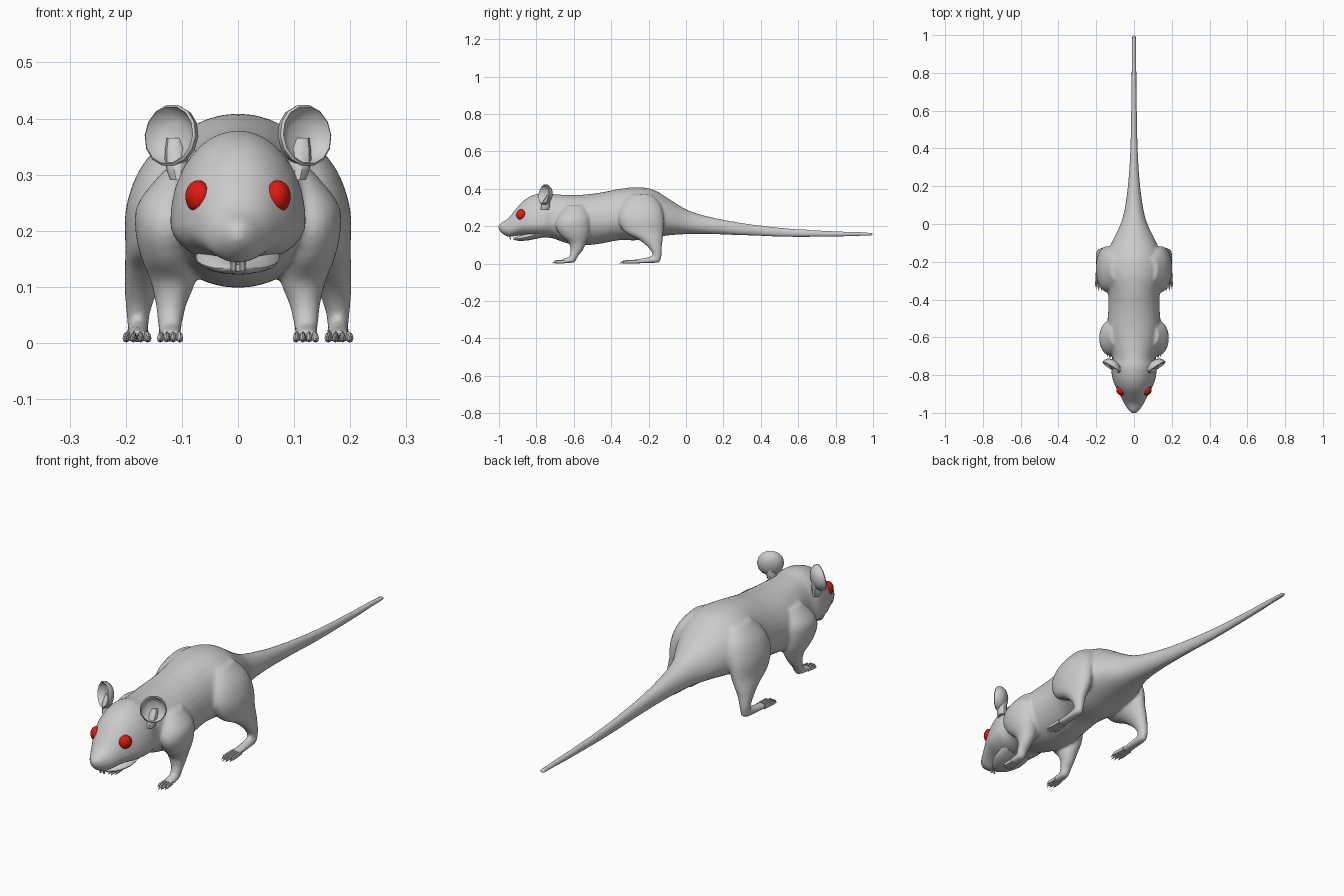
import bpy, bmesh, math
from mathutils import Matrix, Vector

if "Cube" in bpy.data.objects:
    bpy.data.objects.remove(bpy.data.objects["Cube"])


def spline(rows, steps):
    """Resample section rows with a Catmull-Rom curve through every column."""
    out = []
    for i in range(len(rows) - 1):
        p = [rows[max(0, min(len(rows) - 1, i + k))] for k in (-1, 0, 1, 2)]
        for s in range(steps):
            t = s / steps
            out.append([0.5 * (2 * b + (c - a) * t + (2 * a - 5 * b + 4 * c - d) * t * t
                               + (3 * b - a - 3 * c + d) * t ** 3) for a, b, c, d in zip(*p)])
    return out + [list(rows[-1])]


def along_y(row, a):
    # row: y, half width, bottom z, middle z, top z, x offset
    y, w, zb, zm, zt, x = row
    s = math.sin(a)
    return (x + w * math.cos(a), y, zm + s * ((zt - zm) if s > 0 else (zm - zb)))


def along_z(row, a):
    # row: z, x, y, x radius, y radius
    z, x, y, rx, ry = row
    return (x + rx * math.cos(a), y + ry * math.sin(a), z)


def loft(bm, rows, ring, n=24, steps=4, side=1):
    rings = []
    for r in spline(rows, steps):
        pts = [ring(r, math.tau * k / n) for k in range(n)]
        rings.append([bm.verts.new((side * p[0], p[1], p[2])) for p in pts])
    faces = [bm.faces.new(rings[0]), bm.faces.new(rings[-1])]
    for a, b in zip(rings, rings[1:]):
        for k in range(n):
            j = (k + 1) % n
            faces.append(bm.faces.new((a[k], a[j], b[j], b[k])))
    bmesh.ops.recalc_face_normals(bm, faces=faces)


def finish(name, bm, angle=35):
    me = bpy.data.meshes.new(name)
    bm.to_mesh(me)
    bm.free()
    ob = bpy.data.objects.new(name, me)
    bpy.context.collection.objects.link(ob)
    bpy.ops.object.select_all(action='DESELECT')
    ob.select_set(True)
    bpy.context.view_layer.objects.active = ob
    bpy.ops.object.shade_smooth_by_angle(angle=math.radians(angle))
    return ob


# Head, torso and tail sections: y, half width, bottom, middle, top
torso = [
    (-1.002, .010, .183, .195, .207), (-.985, .029, .163, .193, .221),
    (-.95, .052, .143, .19, .243), (-.91, .073, .148, .20, .292),
    (-.87, .094, .150, .21, .336), (-.82, .114, .145, .21, .366),
    (-.76, .121, .140, .215, .379), (-.71, .113, .135, .22, .372),
    (-.64, .128, .110, .22, .368), (-.55, .142, .098, .22, .369),
    (-.45, .136, .108, .23, .381), (-.36, .138, .125, .24, .399),
    (-.26, .160, .125, .25, .409), (-.17, .148, .140, .245, .394),
    (-.085, .112, .152, .23, .342), (.02, .064, .158, .21, .282),
    (.155, .038, .157, .198, .244), (.34, .022, .150, .182, .212),
    (.61, .015, .141, .162, .184), (1.0, .013, .149, .157, .166)]
# Leg sections: z, x, y, x radius, y radius
hind_leg = [
    (.37, .09, -.24, .035, .06), (.31, .122, -.24, .053, .105),
    (.24, .140, -.24, .060, .122), (.17, .150, -.225, .051, .105),
    (.13, .162, -.19, .040, .066), (.09, .173, -.167, .029, .038),
    (.05, .178, -.154, .021, .024), (.012, .178, -.155, .017, .018)]
front_leg = [
    (.31, .095, -.59, .035, .05), (.25, .122, -.60, .056, .085),
    (.20, .128, -.605, .055, .092), (.15, .126, -.595, .046, .075),
    (.11, .116, -.58, .040, .047), (.07, .119, -.585, .028, .032),
    (.04, .121, -.60, .023, .023), (.012, .121, -.61, .019, .019)]
# Palm sections: y, half width, bottom, middle, top, x
hind_palm = [(-.137, .010, .010, .025, .04, .178), (-.16, .019, .004, .02, .045, .178),
             (-.22, .020, .002, .013, .031, .179), (-.275, .024, .001, .01, .022, .18)]
front_palm = [(-.59, .012, .008, .02, .04, .121), (-.62, .021, .003, .016, .037, .121),
              (-.665, .021, .001, .01, .023, .121)]

# Body: lofted pieces fused into one skin
bm = bmesh.new()
loft(bm, [r + (0,) for r in torso], along_y, 32)
for side in (1, -1):
    loft(bm, hind_leg, along_z, side=side)
    loft(bm, front_leg, along_z, side=side)
    loft(bm, hind_palm, along_y, side=side)
    loft(bm, front_palm, along_y, side=side)
body = finish("body", bm)
remesh = body.modifiers.new("fuse", 'REMESH')
remesh.mode = 'VOXEL'
remesh.voxel_size = 0.007
remesh.use_smooth_shade = True
relax = body.modifiers.new("relax", 'SMOOTH')
relax.factor = 0.5
relax.iterations = 6

# Toes with pointed claws, fanned out on each foot
for name, cx, y0, y1, spread, w in (("front_toes", .121, -.65, -.715, .018, .0055),
                                    ("hind_toes", .180, -.26, -.355, .020, .006)):
    bm = bmesh.new()
    for side in (1, -1):
        for k in (-1.5, -.5, .5, 1.5):
            tip = y1 + .012 * (abs(k) > 1)
            xa, xb = cx + k * spread * .55, cx + k * spread * .68
            d = tip - y0
            rows = [(y0, w, .002, .010, .021, xa),
                    (y0 + d * .4, w, .001, .009, .020, (xa + xb) / 2),
                    (y0 + d * .75, w * .9, .001, .008, .017, xb),
                    (y0 + d * .85, w * .45, .003, .008, .013, xb),
                    (tip, w * .1, .001, .002, .003, xb)]
            loft(bm, rows, along_y, 8, 2, side)
    finish(name, bm)

# Lower jaw
bm = bmesh.new()
loft(bm, [(-.922, .012, .128, .134, .140, 0), (-.895, .043, .122, .134, .146, 0),
          (-.84, .072, .125, .145, .17, 0), (-.77, .075, .140, .165, .19, 0)], along_y, 16, 3)
finish("lower_jaw", bm)

# Upper incisors
bm = bmesh.new()
for side in (1, -1):
    loft(bm, [(.155, .008, -.945, .007, .005), (.128, .008, -.938, .005, .003)],
         along_z, 6, 1, side)
finish("teeth", bm)

# Ears: thin cupped bowls facing forward and outward
profile = [(.45, .022), (.78, .012), (.93, -.004), (1, .0), (.97, .012), (.75, .028), (.4, .037)]
n = 14
bm = bmesh.new()
for side in (1, -1):
    place = (Matrix.Diagonal((side, 1, 1, 1)) @ Matrix.Translation((.121, -.758, .370))
             @ Matrix.Rotation(math.radians(33), 4, 'Z') @ Matrix.Rotation(math.radians(-8), 4, 'X'))
    rings = [[bm.verts.new(place @ Vector((.054 * r * math.cos(math.tau * k / n), d,
                                           .056 * r * math.sin(math.tau * k / n))))
              for k in range(n)] for r, d in profile]
    faces = [bm.faces.new(rings[0]), bm.faces.new(rings[-1])]
    for a, b in zip(rings, rings[1:]):
        faces += [bm.faces.new((a[k], a[(k + 1) % n], b[(k + 1) % n], b[k])) for k in range(n)]
    bmesh.ops.recalc_face_normals(bm, faces=faces)
    # ear root running down into the side of the head
    loft(bm, [(.29, .105, -.755, .016, .024), (.325, .110, -.748, .021, .022),
              (.365, .113, -.735, .014, .010)], along_z, 10, 2, side)
finish("ears", bm)

# Eyes
red = bpy.data.materials.new("eye_red")
red.diffuse_color = (.75, .01, .005, 1)
red.use_nodes = True
red.node_tree.nodes["Principled BSDF"].inputs["Base Color"].default_value = red.diffuse_color
bm = bmesh.new()
for side in (1, -1):
    place = (Matrix.Translation((side * .071, -.881, .261))
             @ Matrix.Rotation(math.radians(-25 * side), 4, 'Z') @ Matrix.Diagonal((.022, .028, .029, 1)))
    bmesh.ops.create_uvsphere(bm, u_segments=16, v_segments=10, radius=1, matrix=place)
eyes = finish("eyes", bm, 60)
eyes.data.materials.append(red)
